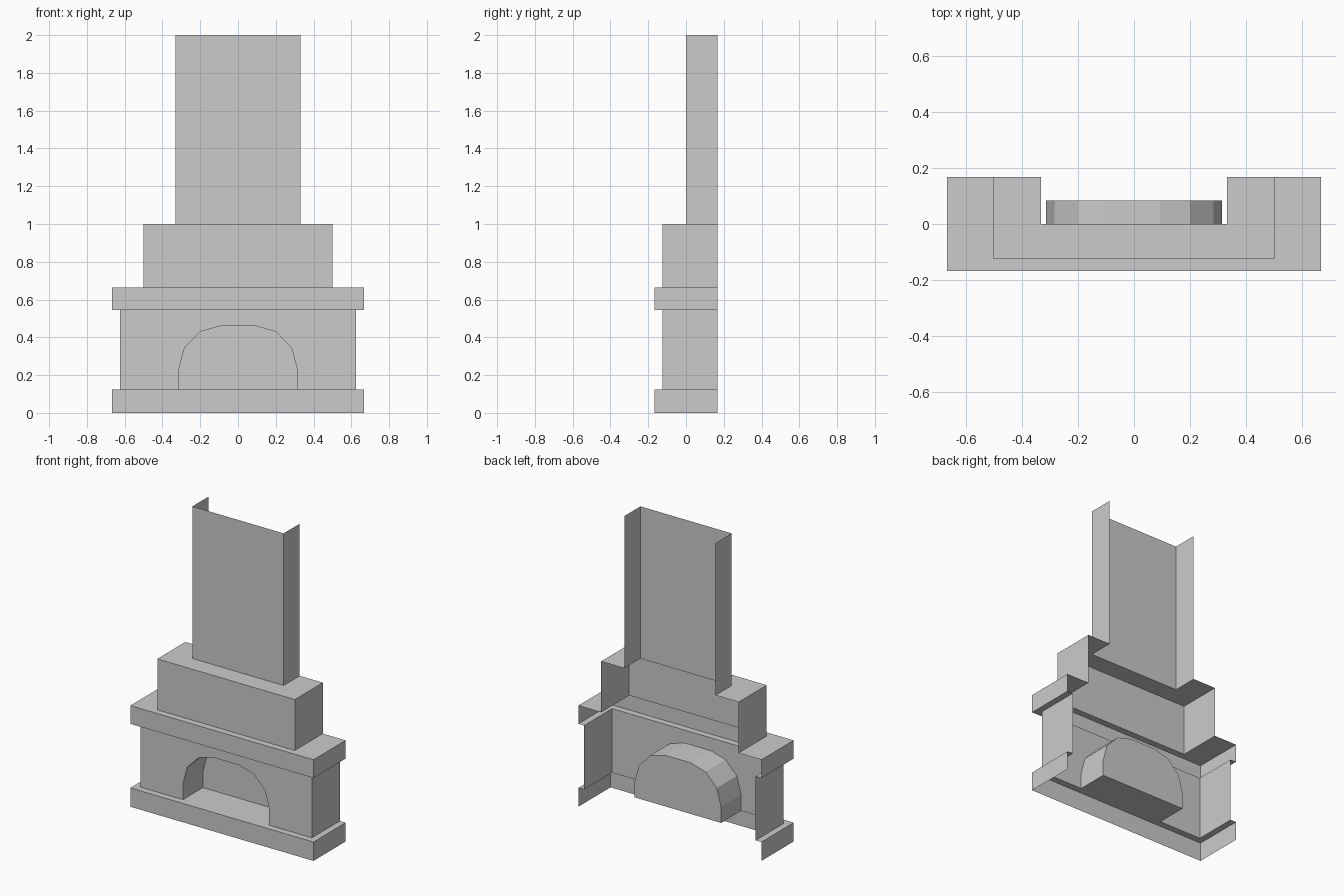
import bpy

if "Cube" in bpy.data.objects:
    bpy.data.objects.remove(bpy.data.objects["Cube"])

BACK = 0.167                      # open back plane


def make(name, verts, faces):
    me = bpy.data.meshes.new(name)
    me.from_pydata(verts, [], faces)
    me.update()
    ob = bpy.data.objects.new(name, me)
    bpy.context.collection.objects.link(ob)
    return ob


def shell(name, rings, skip_front=False):
    """Open-backed U-shaped shell through rings of (half width, front y, z)."""
    verts, faces = [], []
    for w, f, z in rings:
        verts += [(-w, BACK, z), (-w, f, z), (w, f, z), (w, BACK, z)]
    for r in range(len(rings) - 1):
        for i in range(3):
            if skip_front and i == 1:
                continue
            a = r * 4 + i
            faces.append((a, a + 1, a + 5, a + 4))
    return make(name, verts, faces)


# Levels and half widths
Z_PLINTH, Z_BODY, Z_MANTEL, Z_UPPER, Z_TOP = 0.124, 0.545, 0.665, 1.0, 2.0
W_LEDGE, W_BODY, W_UPPER, W_FLUE = 0.666, 0.624, 0.5, 0.332
F_LEDGE, F_BODY, F_FLUE = -0.167, -0.124, 0.0

# Stacked shells, each closed by its ledge
shell("plinth", [(W_LEDGE, F_LEDGE, 0), (W_LEDGE, F_LEDGE, Z_PLINTH),
                 (W_BODY, F_BODY, Z_PLINTH)])
shell("body_sides", [(W_BODY, F_BODY, Z_PLINTH), (W_BODY, F_BODY, Z_BODY)],
      skip_front=True)
shell("mantel", [(W_BODY, F_BODY, Z_BODY), (W_LEDGE, F_LEDGE, Z_BODY),
                 (W_LEDGE, F_LEDGE, Z_MANTEL), (W_UPPER, F_BODY, Z_MANTEL)])
shell("chimney_breast", [(W_UPPER, F_BODY, Z_MANTEL), (W_UPPER, F_BODY, Z_UPPER),
                         (W_FLUE, F_FLUE, Z_UPPER)])
shell("flue", [(W_FLUE, F_FLUE, Z_UPPER), (W_FLUE, F_FLUE, Z_TOP)])

# Arch outline, left half mirrored to the right
half = [(-0.314, Z_PLINTH), (-0.314, 0.23), (-0.283, 0.345),
        (-0.2, 0.43), (-0.093, 0.46)]
arch = half + [(-x, z) for x, z in reversed(half)]
n = len(arch)

# Front wall with the arched opening
outline = [(-W_BODY, Z_PLINTH)] + arch + [
    (W_BODY, Z_PLINTH), (W_BODY, Z_BODY), (-W_BODY, Z_BODY)]
make("front_wall", [(x, F_BODY, z) for x, z in outline],
     [tuple(range(len(outline)))])

# Firebox: vault, back wall and hearth floor
verts = [(x, y, z) for y in (F_BODY, 0.084) for x, z in arch]
faces = [(i, n + i, n + i + 1, i + 1) for i in range(n - 1)]
faces.append(tuple(reversed(range(n, 2 * n))))
faces.append((0, n - 1, 2 * n - 1, n))
make("firebox", verts, faces)
